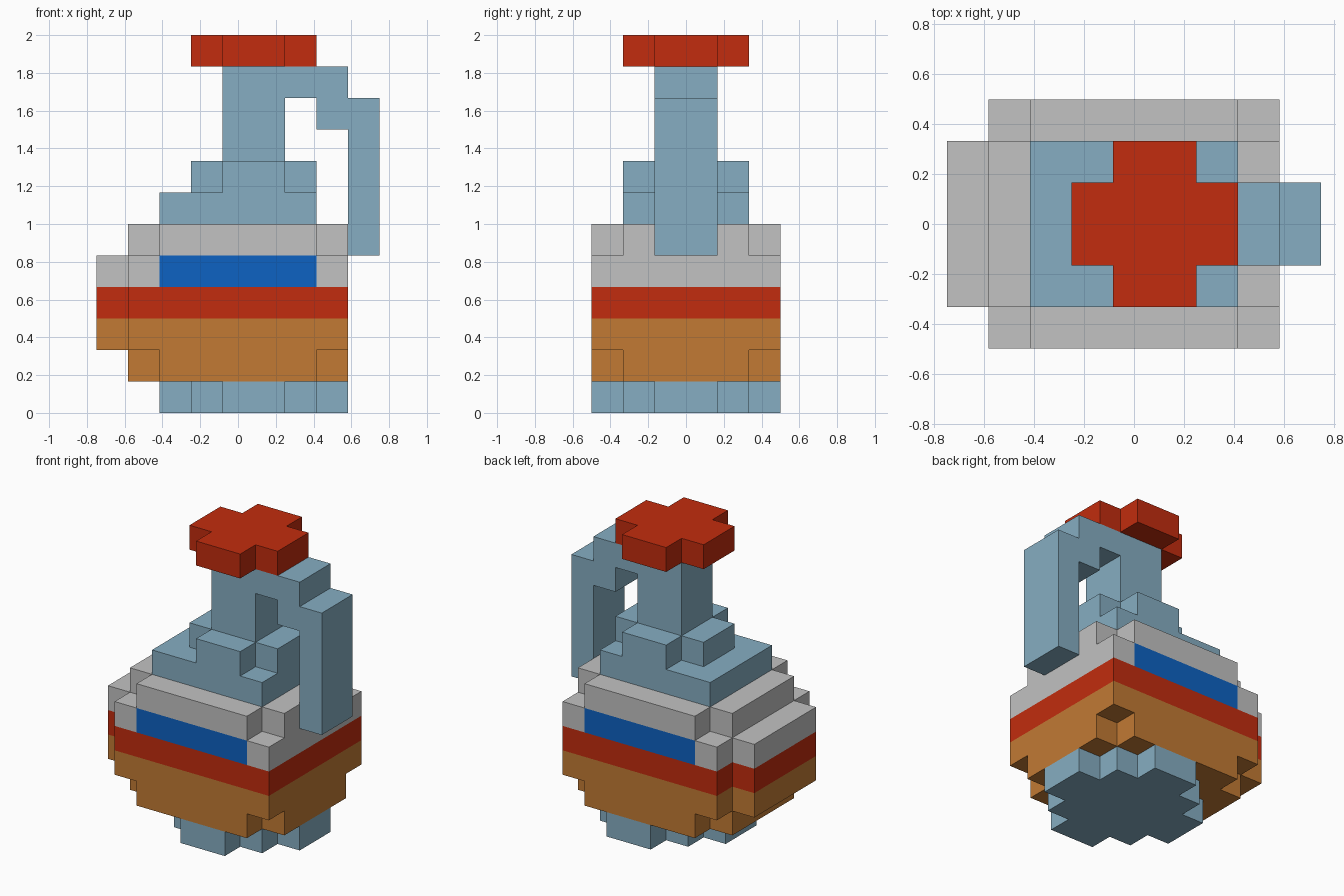
import bpy
import bmesh
from mathutils import Vector

if "Cube" in bpy.data.objects:
    bpy.data.objects.remove(bpy.data.objects["Cube"])

U = 1 / 6  # edge length of one block


def gx(i):
    return -0.75 + i * U


def gy(j):
    return -0.5 + j * U


def srgb(r, g, b):
    def lin(c):
        c /= 255
        return c / 12.92 if c <= 0.04045 else ((c + 0.055) / 1.055) ** 2.4
    return (lin(r), lin(g), lin(b), 1)


def material(name, rgb):
    m = bpy.data.materials.new(name)
    m.diffuse_color = srgb(*rgb)
    m.use_nodes = True
    m.node_tree.nodes["Principled BSDF"].inputs["Base Color"].default_value = m.diffuse_color
    return m


GLASS = material("pale blue glass", (134, 174, 194))
GREY = material("light grey", (194, 194, 194))
BLUE = material("strong blue", (13, 98, 194))
RED = material("red", (194, 44, 14))
ORANGE = material("orange", (194, 122, 52))


def prism(name, points, direction, mat, accent=None, cuts=()):
    """Extrude a closed outline along a direction; optional cuts and accent panel."""
    bm = bmesh.new()
    face = bm.faces.new([bm.verts.new(p) for p in points])
    ext = bmesh.ops.extrude_face_region(bm, geom=[face], use_keep_orig=True)
    moved = [v for v in ext["geom"] if isinstance(v, bmesh.types.BMVert)]
    bmesh.ops.translate(bm, verts=moved, vec=direction)
    for x in cuts:
        geom = bm.verts[:] + bm.edges[:] + bm.faces[:]
        bmesh.ops.bisect_plane(bm, geom=geom, plane_co=(x, 0, 0), plane_no=(1, 0, 0))
    bmesh.ops.recalc_face_normals(bm, faces=bm.faces[:])
    if accent:
        # Front and back faces between the cuts take the accent colour
        for f in bm.faces:
            c = f.calc_center_median()
            if abs(f.normal.y) > 0.9 and abs(c.y) > 0.49 and cuts[0] < c.x < cuts[1]:
                f.material_index = 1
    mesh = bpy.data.meshes.new(name)
    bm.to_mesh(mesh)
    bm.free()
    mesh.materials.append(mat)
    if accent:
        mesh.materials.append(accent)
    obj = bpy.data.objects.new(name, mesh)
    bpy.context.collection.objects.link(obj)
    return obj


def layer(name, half_rows, z0, z1, mat, **kw):
    """Stepped slab: x ranges of block rows from the front edge to the middle, mirrored."""
    n = len(half_rows)
    rows = [(3 - n + k, a, b) for k, (a, b) in enumerate(half_rows)]
    rows += [(5 - j, a, b) for j, a, b in reversed(rows)]
    right, left = [], []
    for j, a, b in rows:
        right += [(b, j), (b, j + 1)]
        left += [(a, j), (a, j + 1)]
    outline = []
    for p in right + left[::-1]:
        if p not in outline:
            outline.append(p)
    # Drop points in the middle of straight runs
    m = len(outline)
    corners = [p for k, p in enumerate(outline)
               if not any(outline[k - 1][d] == p[d] == outline[(k + 1) % m][d] for d in (0, 1))]
    pts = [(gx(i), gy(j), z0 * U) for i, j in corners]
    return prism(name, pts, Vector((0, 0, (z1 - z0) * U)), mat, **kw)


BELLY = [(1, 8), (0, 8), (0, 8)]
CUT_CORNERS = [(2, 7), (1, 8), (1, 8)]
CROSS = [(4, 6), (3, 7)]

# Foot and rounded body
layer("foot", [(4, 6), (3, 7), (2, 8)], 0, 1, GLASS)
layer("body_bottom", CUT_CORNERS, 1, 2, ORANGE)
layer("body_lower", BELLY, 2, 3, ORANGE)
layer("red_band", BELLY, 3, 4, RED)
layer("body_upper", BELLY, 4, 5, GREY, accent=BLUE, cuts=(gx(2), gx(7)))
layer("body_top", CUT_CORNERS, 5, 6, GREY)

# Shoulder, neck and lid
layer("shoulder_lower", [(2, 7), (2, 7)], 6, 7, GLASS)
layer("shoulder_upper", CROSS, 7, 8, GLASS)
layer("neck", [(4, 6)], 8, 11, GLASS)
layer("lid", CROSS, 11, 12, RED)

# Hooked handle on the right side
profile = [(6, 10), (6, 11), (8, 11), (8, 10), (9, 10), (9, 5), (8, 5), (8, 9), (7, 9), (7, 10)]
prism("handle", [(gx(i), gy(2), k * U) for i, k in profile], Vector((0, 2 * U, 0)), GLASS)
